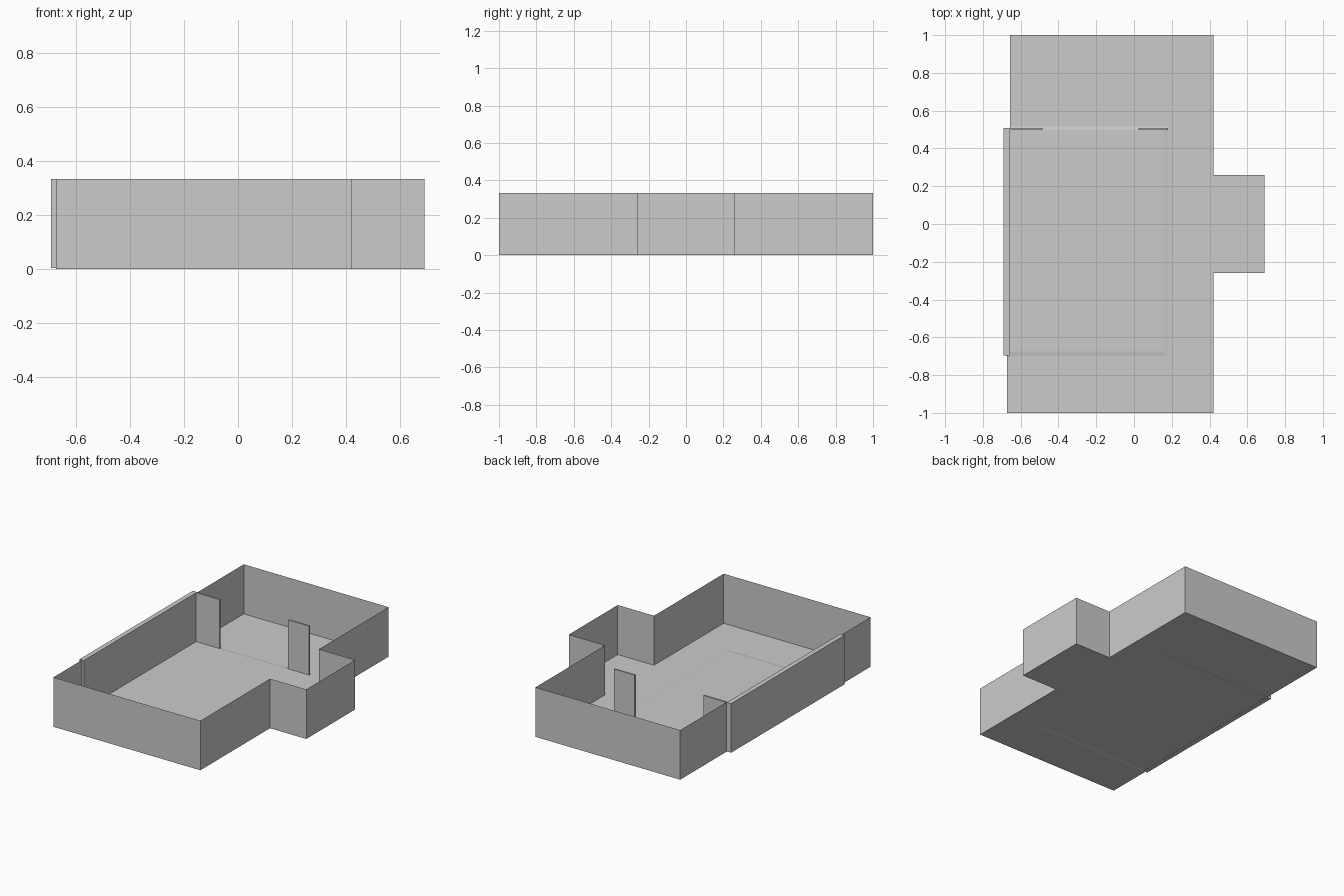
import bpy, bmesh

if "Cube" in bpy.data.objects:
    bpy.data.objects.remove(bpy.data.objects["Cube"])

H = 0.333    # wall height
STEP = 0.004  # raised room floor

# C-shaped lower floor outline: outer boundary first, then around the raised room
OUTER = [(-.657, .51), (-.657, 1), (.42, 1), (.42, .26), (.69, .26), (.69, -.26),
         (.42, -.26), (.42, -1), (-.673, -1), (-.673, -.695)]
ROOM = [(-.66, -.70), (.18, -.70), (.18, .515), (-.657, .515)]
PLATEAU = [(-.66, -.675), (.155, -.675), (.155, .498), (-.66, .498)]


def finish(name, bm, recalc=True):
    if recalc:
        bmesh.ops.recalc_face_normals(bm, faces=bm.faces)
    mesh = bpy.data.meshes.new(name)
    bm.to_mesh(mesh)
    bm.free()
    obj = bpy.data.objects.new(name, mesh)
    bpy.context.collection.objects.link(obj)
    return obj


def add_prism(name, outline, z0, z1):
    bm = bmesh.new()
    base = bm.faces.new([bm.verts.new((x, y, z0)) for x, y in outline])
    top = bmesh.ops.extrude_face_region(bm, geom=[base], use_keep_orig=True)["geom"]
    for v in top:
        if isinstance(v, bmesh.types.BMVert):
            v.co.z = z1
    return finish(name, bm)


# Floor with a shallow raised room and sloped border
bm = bmesh.new()
outer = [bm.verts.new((x, y, 0)) for x, y in OUTER]
room = [bm.verts.new((x, y, 0)) for x, y in ROOM]
plateau = [bm.verts.new((x, y, STEP)) for x, y in PLATEAU]
floor = bm.faces.new(outer + room)
bm.faces.new(plateau)
for i in range(3):
    bm.faces.new((room[i], room[i + 1], plateau[i + 1], plateau[i]))
bmesh.ops.triangulate(bm, faces=[floor])
for f in bm.faces:
    f.normal_update()
    if f.normal.z < 0:
        f.normal_flip()
finish("floor", bm, recalc=False)

# Thin outer walls, one sheet along the outer boundary
bm = bmesh.new()
low = [bm.verts.new((x, y, 0)) for x, y in OUTER]
high = [bm.verts.new((x, y, H)) for x, y in OUTER]
for i in range(len(OUTER) - 1):
    bm.faces.new((low[i], low[i + 1], high[i + 1], high[i]))
finish("outer_walls", bm)

# Thick left wall with its short return into the room
add_prism("left_wall", [(-.692, -.695), (-.66, -.695), (-.66, .498), (-.485, .498),
                        (-.485, .509), (-.692, .509)], STEP - .001, H)

# Free-standing partition on the other side of the opening
add_prism("right_partition", [(.025, .498), (.18, .498), (.18, .509), (.025, .509)],
          STEP - .001, H)
